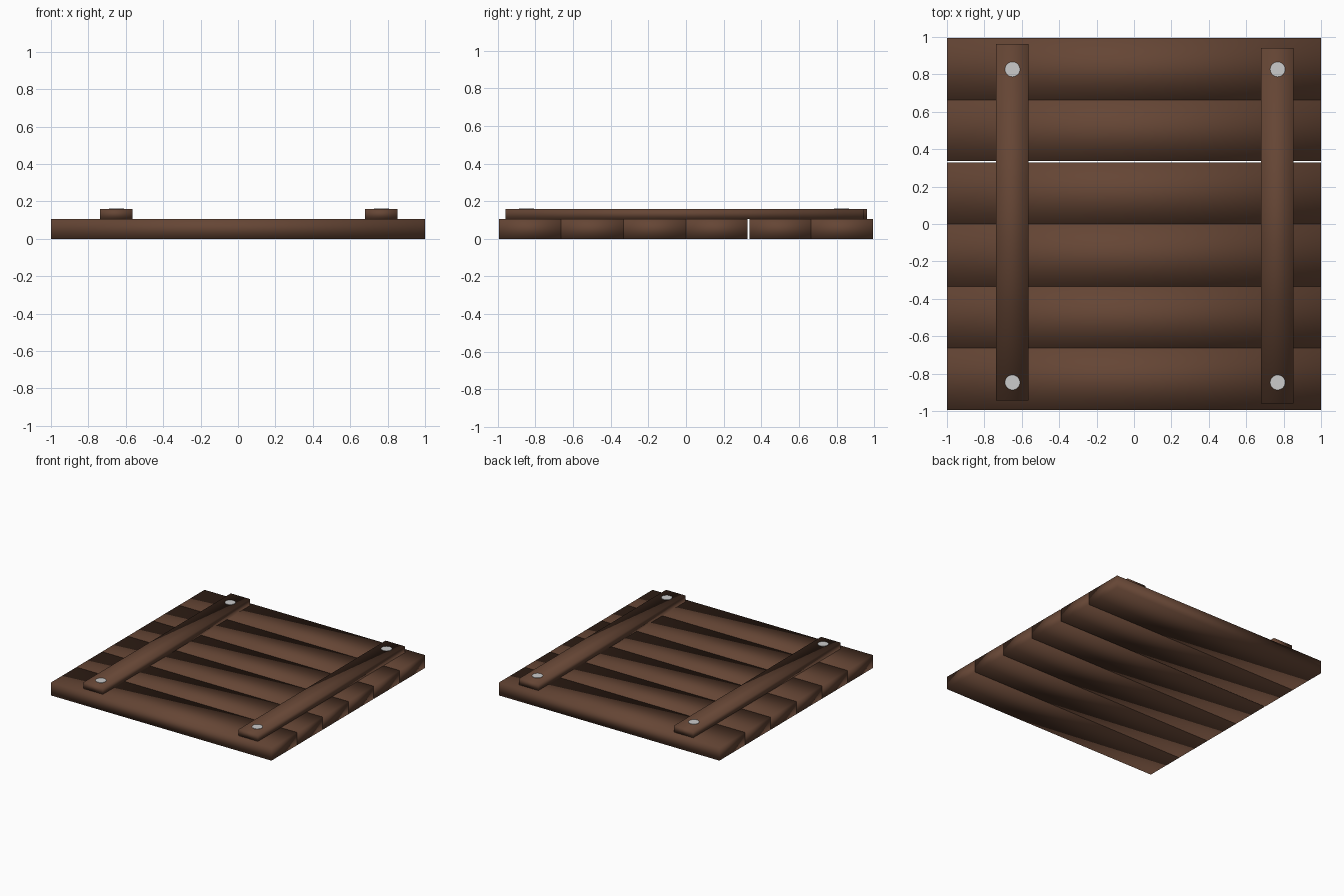
import bpy

if "Cube" in bpy.data.objects:
    bpy.data.objects.remove(bpy.data.objects["Cube"])

# Wood material
wood = bpy.data.materials.new("dark_wood")
wood.diffuse_color = (0.13, 0.06, 0.035, 1)
wood.use_nodes = True
wood.node_tree.nodes["Principled BSDF"].inputs["Base Color"].default_value = wood.diffuse_color


def box(name, x0, x1, y0, y1, z0, z1):
    bpy.ops.mesh.primitive_cube_add(size=1, location=((x0 + x1) / 2, (y0 + y1) / 2, (z0 + z1) / 2))
    ob = bpy.context.object
    ob.name = name
    ob.scale = (x1 - x0, y1 - y0, z1 - z0)
    bpy.ops.object.transform_apply(location=False, rotation=False, scale=True)
    bpy.ops.object.shade_smooth()
    ob.data.materials.append(wood)
    return ob


# Six planks, with one open seam
edges = [(-0.995, -0.664), (-0.664, -0.333), (-0.333, 0.0),
         (0.0, 0.328), (0.337, 0.664), (0.664, 0.995)]
for i, (y0, y1) in enumerate(edges):
    box(f"plank_{i + 1}", -1, 1, y0, y1, 0, 0.105)

# Two battens, each with a nail head near both ends
for side, x, y0, y1 in (("left", -0.652, -0.943, 0.963), ("right", 0.766, -0.96, 0.942)):
    box(f"batten_{side}", x - 0.087, x + 0.087, y0, y1, 0.105, 0.158)
    for end, y in (("front", -0.847), ("back", 0.827)):
        bpy.ops.mesh.primitive_cylinder_add(vertices=32, radius=0.04, depth=0.02,
                                            location=(x + 0.002, y, 0.151))
        bpy.context.object.name = f"nail_{side}_{end}"
        bpy.ops.object.shade_smooth_by_angle()
